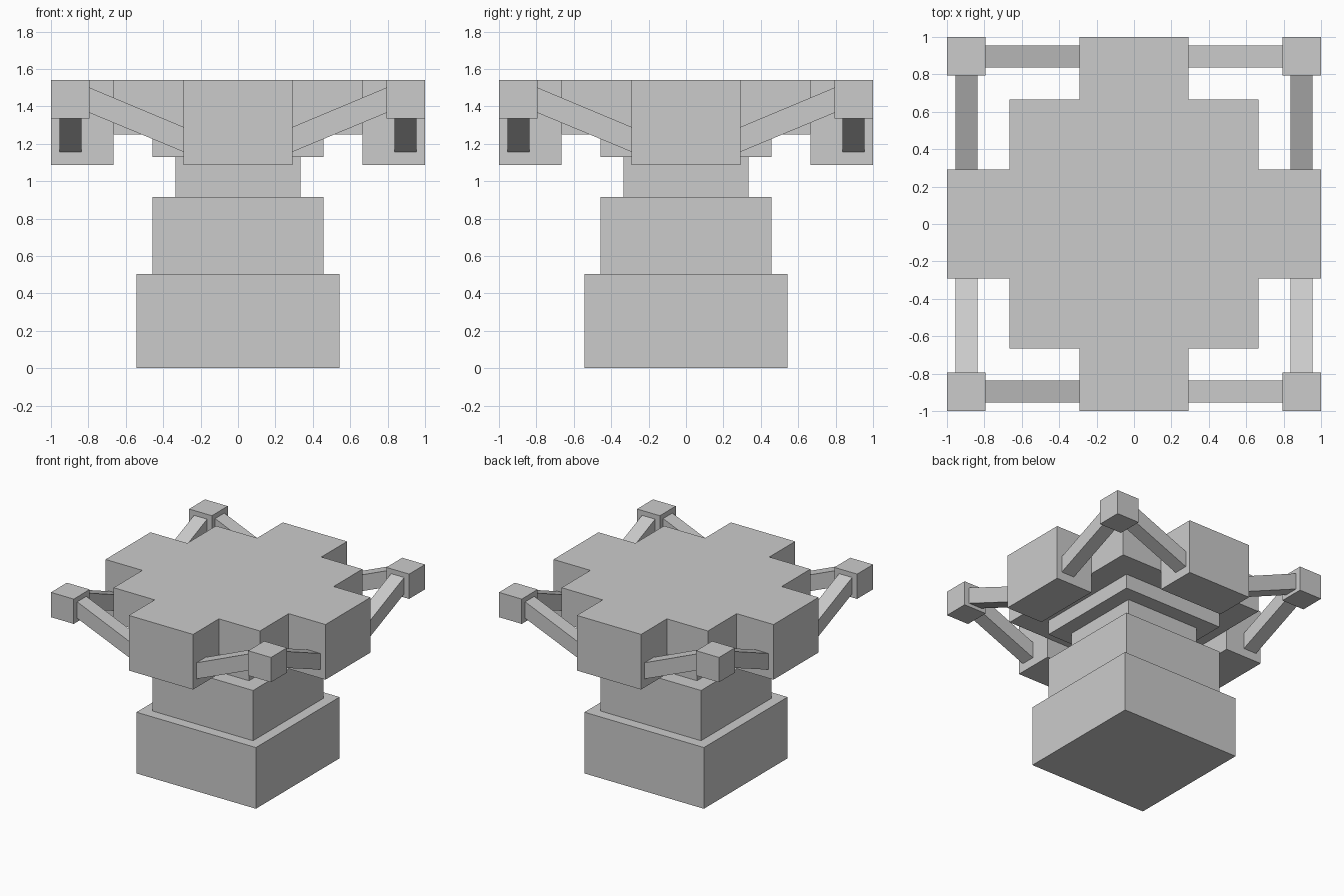
import bpy
import bmesh
from math import pi
from mathutils import Matrix, Vector

if "Cube" in bpy.data.objects:
    bpy.data.objects.remove(bpy.data.objects["Cube"])

stone = bpy.data.materials.new("light_grey_stone")
stone.diffuse_color = (0.6, 0.6, 0.6, 1)
stone.use_nodes = True
stone.node_tree.nodes["Principled BSDF"].inputs["Base Color"].default_value = stone.diffuse_color


def prism(name, profile, axis_from, axis_to, turn=0.0):
    """Extrude an x-z profile along y, then turn it about the z axis."""
    bm = bmesh.new()
    near = [bm.verts.new((x, axis_from, z)) for x, z in profile]
    far = [bm.verts.new((x, axis_to, z)) for x, z in profile]
    bm.faces.new(near)
    bm.faces.new(far[::-1])
    n = len(profile)
    for i in range(n):
        j = (i + 1) % n
        bm.faces.new((near[j], near[i], far[i], far[j]))
    bmesh.ops.transform(bm, matrix=Matrix.Rotation(turn, 4, 'Z'), verts=bm.verts)
    bmesh.ops.recalc_face_normals(bm, faces=bm.faces)
    mesh = bpy.data.meshes.new(name)
    bm.to_mesh(mesh)
    bm.free()
    mesh.materials.append(stone)
    obj = bpy.data.objects.new(name, mesh)
    bpy.context.collection.objects.link(obj)
    return obj


def block(name, x0, x1, y0, y1, z0, z1, turn=0.0):
    return prism(name, [(x0, z0), (x1, z0), (x1, z1), (x0, z1)], y0, y1, turn)


# Stacked square tiers: name, half width, bottom, top
tiers = [
    ("base", 0.543, 0.0, 0.503),
    ("lower_column", 0.457, 0.503, 0.916),
    ("neck", 0.334, 0.916, 1.13),
    ("collar", 0.457, 1.13, 1.25),
    ("platform", 0.665, 1.25, 1.54),
]
for name, h, z0, z1 in tiers:
    block(name, -h, h, -h, h, z0, z1)

# Each side: a projecting battlement, a corner cube and two sloping braces
for k in range(4):
    turn = k * pi / 2
    block(f"battlement_{k + 1}", -0.292, 0.292, -1.0, -0.665, 1.087, 1.54, turn)
    block(f"corner_cube_{k + 1}", 0.793, 1.0, -1.0, -0.793, 1.336, 1.54, turn)
    for side, label in ((1, "right"), (-1, "left")):
        profile = [(0.292, 1.157), (0.793, 1.365), (0.793, 1.50), (0.292, 1.29)]
        prism(f"brace_{label}_{k + 1}", [(side * x, z) for x, z in profile],
              -0.955, -0.836, turn)
